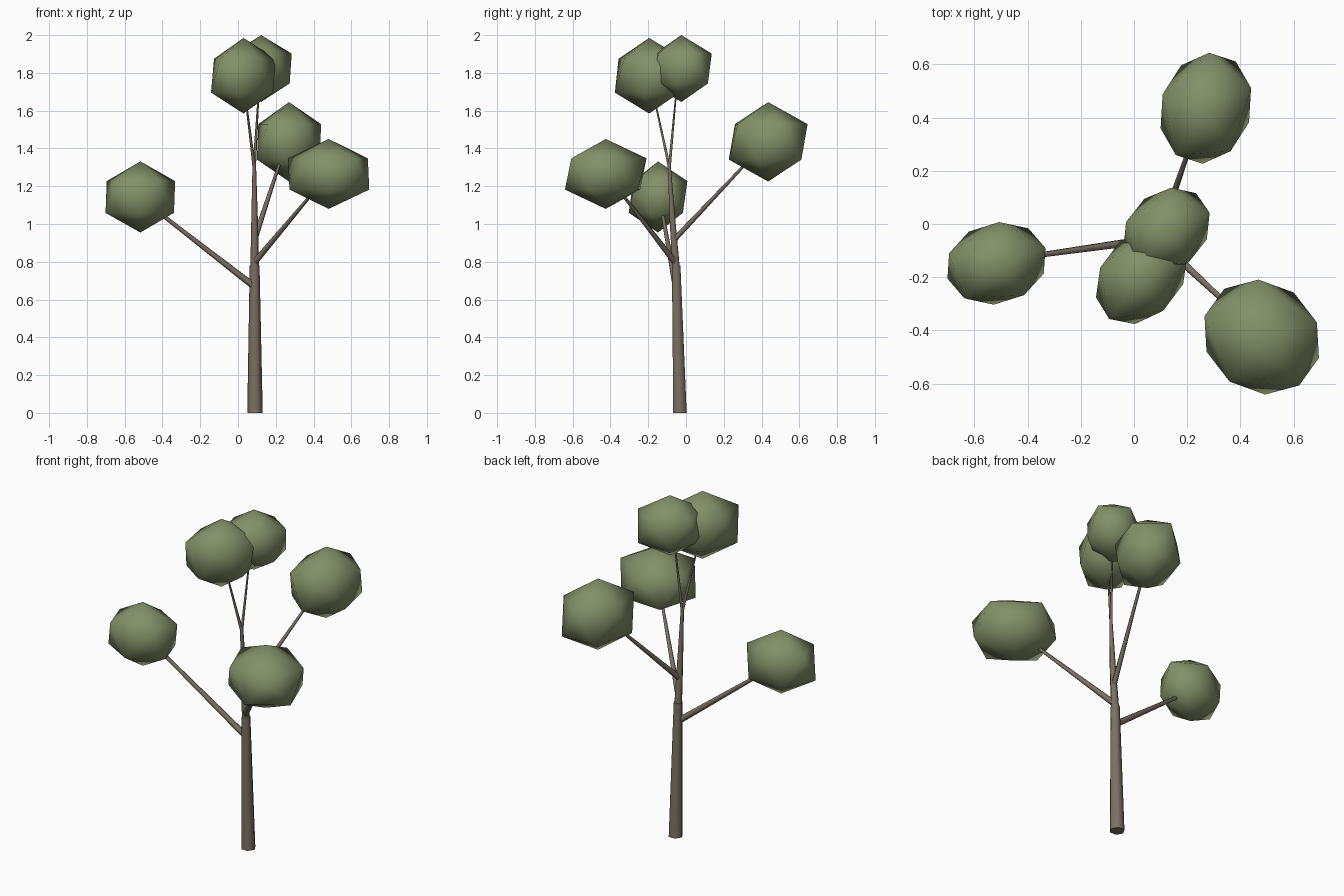
import bpy, bmesh, math
from mathutils import Vector, Matrix

if "Cube" in bpy.data.objects:
    bpy.data.objects.remove(bpy.data.objects["Cube"])


def material(name, rgb):
    m = bpy.data.materials.new(name)
    m.diffuse_color = (*rgb, 1)
    m.use_nodes = True
    m.node_tree.nodes["Principled BSDF"].inputs["Base Color"].default_value = m.diffuse_color
    return m


BARK = material("bark", (0.20, 0.165, 0.125))
LEAF = material("foliage", (0.225, 0.28, 0.14))


def add_object(name, bm, mat):
    mesh = bpy.data.meshes.new(name)
    bm.to_mesh(mesh)
    bm.free()
    mesh.materials.append(mat)
    for p in mesh.polygons:
        p.use_smooth = True
    ob = bpy.data.objects.new(name, mesh)
    bpy.context.collection.objects.link(ob)
    bpy.context.view_layer.objects.active = ob
    ob.select_set(True)
    bpy.ops.object.shade_smooth_by_angle(angle=math.radians(62))
    ob.select_set(False)
    return ob


def limb(name, path, sides=6, level=False):
    """Tapered tube through (x, y, z, radius) points."""
    bm = bmesh.new()
    axis = Vector(path[-1][:3]) - Vector(path[0][:3])
    rot = Matrix.Identity(3) if level else Vector((0, 0, 1)).rotation_difference(axis).to_matrix()
    rings = []
    for x, y, z, r in path:
        ring = []
        for i in range(sides):
            a = math.tau * i / sides
            ring.append(bm.verts.new(Vector((x, y, z)) + rot @ Vector((r * math.cos(a), r * math.sin(a), 0))))
        rings.append(ring)
    for lo, hi in zip(rings, rings[1:]):
        for i in range(sides):
            j = (i + 1) % sides
            bm.faces.new((lo[i], lo[j], hi[j], hi[i]))
    bm.faces.new(rings[0][::-1])
    bm.faces.new(rings[-1])
    add_object(name, bm, BARK)


def leaf_clump(name, centre, semi, angle):
    """Stretched icosahedron turned about z."""
    bm = bmesh.new()
    bmesh.ops.create_icosphere(bm, subdivisions=1, radius=1)
    turn = math.radians(angle)
    # keep edges of the ten-sided outline facing x after the stretch
    phase = math.radians(18) - turn
    sx, sy, sz = semi
    m = (Matrix.Translation(centre) @ Matrix.Rotation(turn, 4, 'Z')
         @ Matrix.Diagonal((sx / 0.88, sy / 0.88, sz, 1)) @ Matrix.Rotation(phase, 4, 'Z'))
    bmesh.ops.transform(bm, matrix=m, verts=bm.verts)
    add_object(name, bm, LEAF)


# trunk
limb("lower_trunk", [(0.09, -0.032, 0, 0.041), (0.088, -0.052, 0.78, 0.026)], level=True)
limb("upper_trunk", [(0.088, -0.052, 0.76, 0.023), (0.088, -0.07, 1.0, 0.018),
                     (0.086, -0.09, 1.33, 0.009)], level=True)

# branches
limb("left_branch", [(0.085, -0.055, 0.67, 0.018), (-0.45, -0.13, 1.085, 0.009)])
limb("front_right_branch", [(0.09, -0.06, 0.80, 0.017), (0.43, -0.375, 1.205, 0.007)])
limb("back_branch", [(0.088, -0.06, 0.92, 0.016), (0.235, 0.36, 1.365, 0.007)])
limb("top_left_twig", [(0.086, -0.088, 1.30, 0.009), (0.036, -0.175, 1.70, 0.004)])
limb("top_right_twig", [(0.086, -0.088, 1.30, 0.009), (0.112, -0.048, 1.74, 0.004)])

# foliage
leaf_clump("left_foliage", (-0.517, -0.148, 1.143), (0.19, 0.15, 0.188), 15)
leaf_clump("front_right_foliage", (0.48, -0.425, 1.265), (0.228, 0.203, 0.185), -38)
leaf_clump("back_foliage", (0.27, 0.435, 1.435), (0.209, 0.168, 0.21), 72)
leaf_clump("top_left_foliage", (0.029, -0.195, 1.785), (0.20, 0.148, 0.20), 50)
leaf_clump("top_right_foliage", (0.122, -0.025, 1.823), (0.178, 0.143, 0.177), 42)
